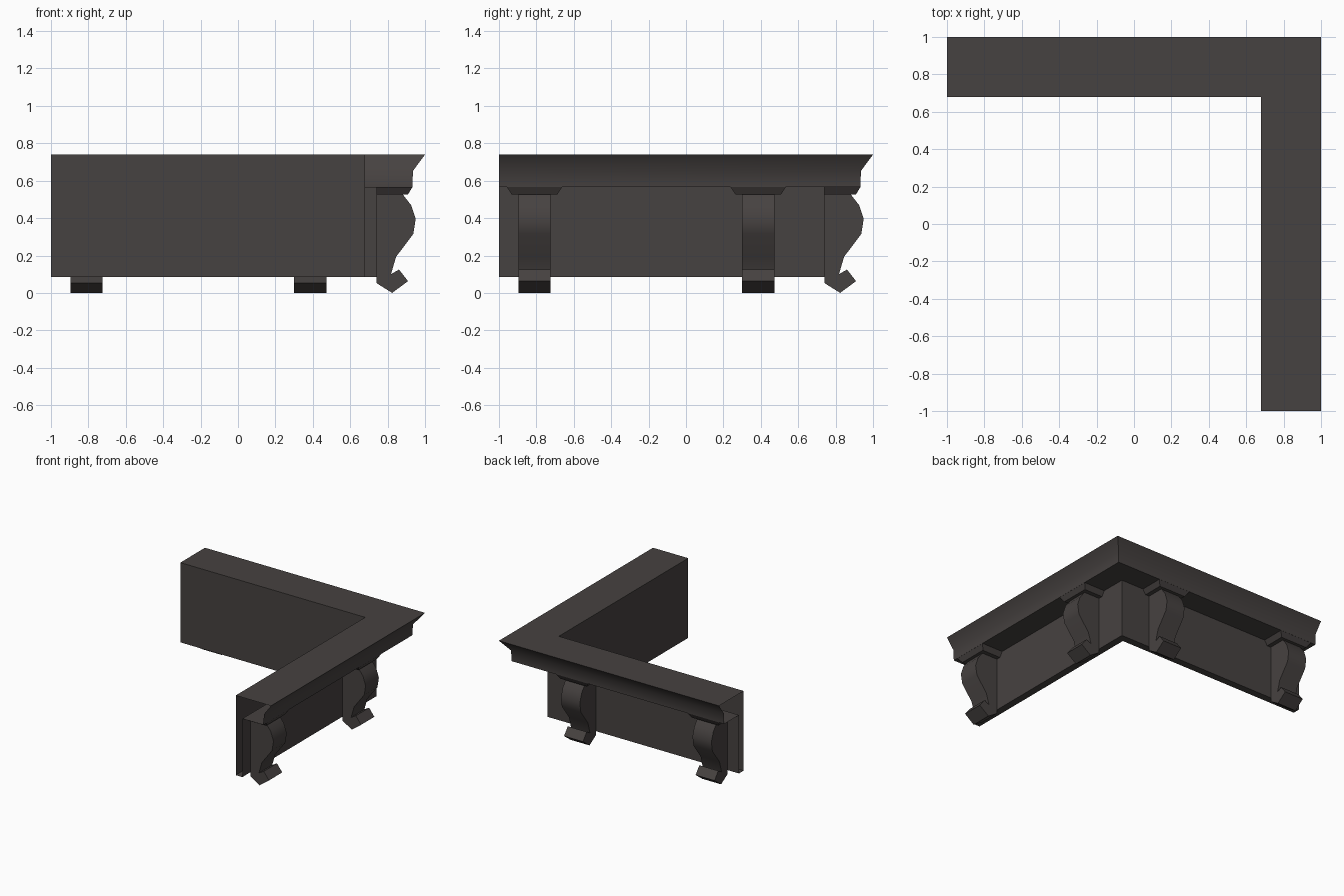
import bpy
import math
from mathutils import Vector

cube = bpy.data.objects.get("Cube")
if cube:
    bpy.data.objects.remove(cube, do_unlink=True)

# One dark stone colour
stone = bpy.data.materials.new("dark_stone")
stone.use_nodes = True
COLOUR = (0.062, 0.054, 0.052, 1)
stone.diffuse_color = COLOUR
stone.node_tree.nodes["Principled BSDF"].inputs["Base Color"].default_value = COLOUR


def make(name, verts, faces):
    mesh = bpy.data.meshes.new(name)
    mesh.from_pydata(verts, [], faces)
    mesh.materials.append(stone)
    obj = bpy.data.objects.new(name, mesh)
    bpy.context.collection.objects.link(obj)
    bpy.ops.object.select_all(action='DESELECT')
    obj.select_set(True)
    bpy.context.view_layer.objects.active = obj
    bpy.ops.object.shade_smooth_by_angle(angle=math.radians(42))
    return obj


def loft(rings, capped):
    """Join matching rings of points into a skin, with optional end caps."""
    n = len(rings[0])
    verts = [Vector(p) for ring in rings for p in ring]
    faces = []
    for r in range(len(rings) - 1):
        a, b = r * n, (r + 1) * n
        for i in range(n):
            j = (i + 1) % n
            faces.append((a + i, b + i, b + j, a + j))
    if capped:
        faces.append(tuple(range(n)))
        faces.append(tuple(reversed(range(len(verts) - n, len(verts)))))
    return verts, faces


def both_arms(name, verts, faces):
    """Place a part on the side arm and reflect it across the corner diagonal."""
    make("side_" + name, verts, faces)
    swapped = [(v.y, v.x, v.z) for v in verts]
    make("back_" + name, swapped, [tuple(reversed(f)) for f in faces])


# Wall and cornice: an open-ended profile swept round the mitred corner
PROFILE = [(0.68, 0.085), (0.74, 0.085), (0.74, 0.565), (0.933, 0.565),
           (0.935, 0.652), (1, 0.74), (0.68, 0.74)]
make("wall_and_cornice", *loft([
    [(d, -1, z) for d, z in PROFILE],
    [(d, d, z) for d, z in PROFILE],
    [(-1, d, z) for d, z in PROFILE]], False))

# Scrolled corbels with flared caps, two on each arm
CORBEL = [(0.74, 0.053), (0.824, 0), (0.909, 0.063), (0.861, 0.125),
          (0.818, 0.1), (0.845, 0.193), (0.937, 0.315), (0.95, 0.395),
          (0.925, 0.47), (0.882, 0.525), (0.74, 0.525)]


def cap_ring(centre, half, depth, z):
    return [(0.74, centre - half, z), (0.74, centre + half, z),
            (depth, centre + half, z), (depth, centre - half, z)]


for label, centre in (("end", -0.81), ("corner", 0.386)):
    both_arms(label + "_corbel", *loft(
        [[(d, centre + s * 0.086, z) for d, z in CORBEL] for s in (-1, 1)], True))
    both_arms(label + "_corbel_cap", *loft(
        [cap_ring(centre, 0.121, 0.908, 0.525),
         cap_ring(centre, 0.147, 0.932, 0.565)], True))
